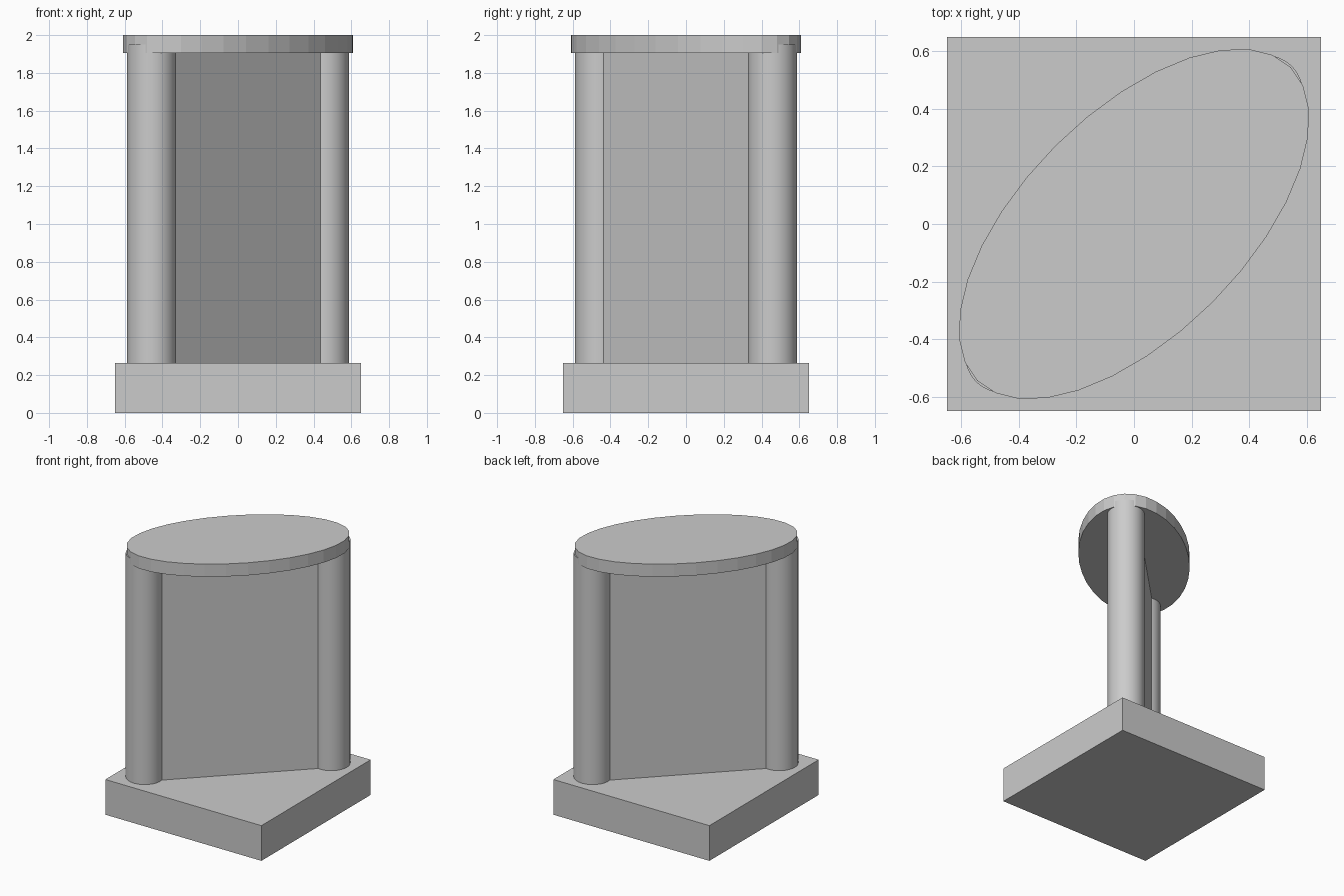
import bpy
from math import radians, cos

cube = bpy.data.objects.get("Cube")
if cube:
    bpy.data.objects.remove(cube, do_unlink=True)

DIAGONAL = radians(45)
BASE_TOP, CAP_BOTTOM, TOP = 0.265, 1.905, 2.0
COLUMN_RADIUS, COLUMN_OFFSET = 0.13, 0.457

stone = bpy.data.materials.new("light grey")
stone.use_nodes = True
grey = (0.6, 0.6, 0.6, 1)
stone.diffuse_color = grey
stone.node_tree.nodes["Principled BSDF"].inputs["Base Color"].default_value = grey


def finish(name, scale=(1, 1, 1)):
    """Name the active part, apply its scale and give it the material."""
    ob = bpy.context.object
    ob.name = name
    ob.scale = scale
    bpy.ops.object.transform_apply(location=False, rotation=False, scale=True)
    ob.data.materials.append(stone)
    return ob


def box(name, size, bottom, top, turn=0):
    bpy.ops.mesh.primitive_cube_add(size=1, location=(0, 0, (bottom + top) / 2),
                                    rotation=(0, 0, turn))
    return finish(name, (size[0], size[1], top - bottom))


def cylinder(name, x, y, radii, bottom, top, sides, turn=0):
    # Start at a vertex on the local x axis so the long axis meets a corner
    bpy.ops.mesh.primitive_cylinder_add(vertices=sides, radius=1, depth=top - bottom,
                                        location=(x, y, (bottom + top) / 2),
                                        rotation=(0, 0, turn))
    return finish(name, (radii[0], radii[1], 1))


# Square plinth
box("base", (1.3, 1.3), 0, BASE_TOP)

# Diagonal wall joining the two columns
wall_length = 2 * COLUMN_OFFSET / cos(DIAGONAL)
box("wall", (wall_length, 0.154), BASE_TOP, CAP_BOTTOM, DIAGONAL)

# Round columns at opposite corners, running up into the cap
for name, side in (("front_right_column", -1), ("back_left_column", 1)):
    offset = side * COLUMN_OFFSET
    cylinder(name, offset, offset, (COLUMN_RADIUS, COLUMN_RADIUS), BASE_TOP, 1.95, 64)
    bpy.ops.object.shade_smooth_by_angle(angle=radians(30))

# Faceted elliptical cap
cylinder("cap", 0, 0, (0.771, 0.386), CAP_BOTTOM, TOP, 32, DIAGONAL)
